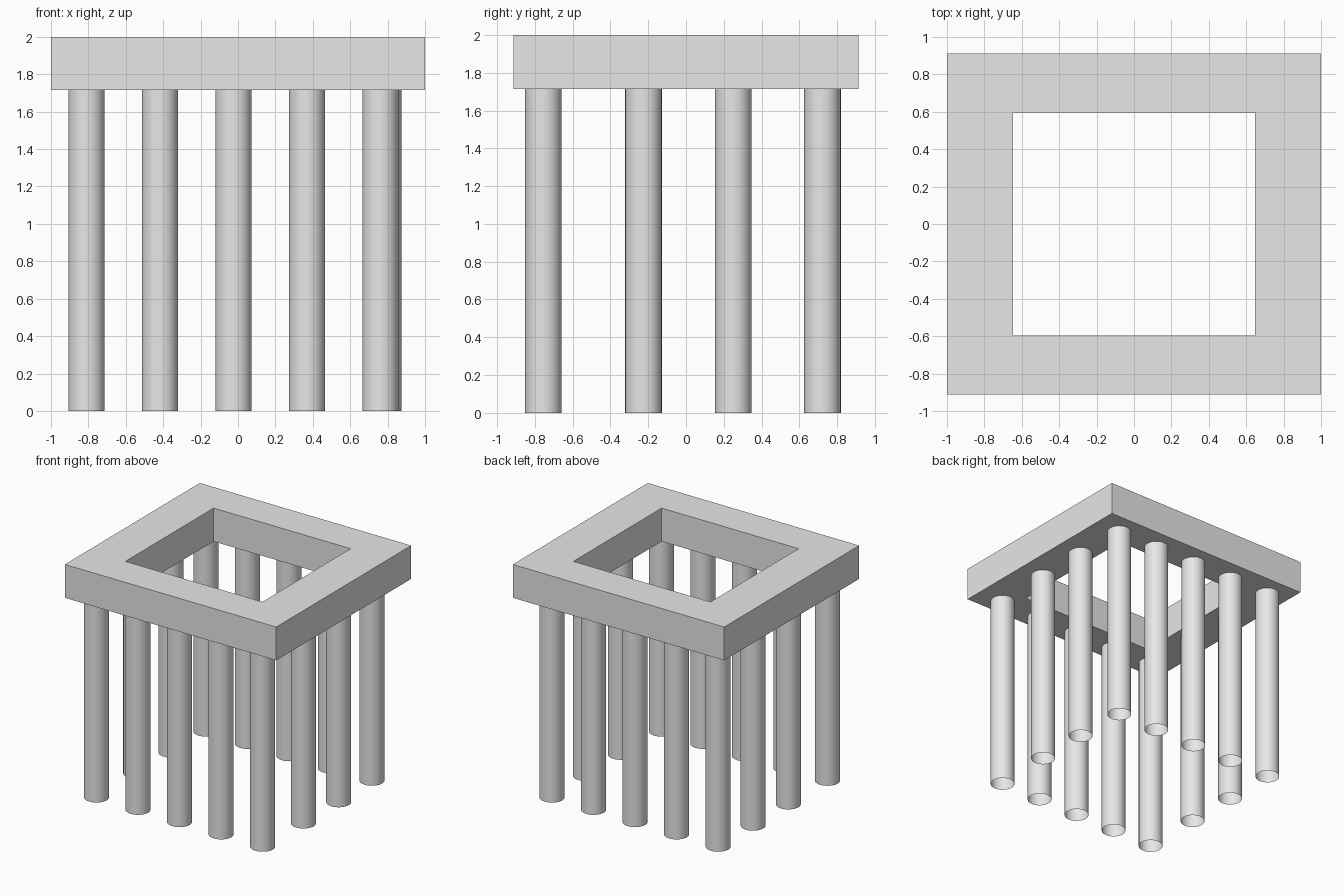
import bpy
import bmesh

cube = bpy.data.objects.get("Cube")
if cube:
    bpy.data.objects.remove(cube, do_unlink=True)

GREY = (0.8, 0.8, 0.8, 1.0)
stone = bpy.data.materials.new("stone_grey")
stone.use_nodes = True
stone.diffuse_color = GREY
stone.node_tree.nodes["Principled BSDF"].inputs["Base Color"].default_value = GREY

BEAM_BOTTOM, BEAM_TOP = 1.715, 2.0
RADIUS = 0.097


def add_object(name, bm):
    mesh = bpy.data.meshes.new(name)
    bm.to_mesh(mesh)
    bm.free()
    mesh.materials.append(stone)
    obj = bpy.data.objects.new(name, mesh)
    bpy.context.collection.objects.link(obj)
    return obj


def rectangle(bm, half_x, half_y, z):
    corners = [(-1, -1), (1, -1), (1, 1), (-1, 1)]
    return [bm.verts.new((sx * half_x, sy * half_y, z)) for sx, sy in corners]


# Rectangular roof frame with an open centre
bm = bmesh.new()
loops = [rectangle(bm, 1, 0.912, BEAM_BOTTOM), rectangle(bm, 1, 0.912, BEAM_TOP),
         rectangle(bm, 0.648, 0.596, BEAM_TOP), rectangle(bm, 0.648, 0.596, BEAM_BOTTOM)]
for k in range(4):
    a, b = loops[k], loops[(k + 1) % 4]
    for i in range(4):
        j = (i + 1) % 4
        bm.faces.new((a[i], a[j], b[j], b[i]))
bmesh.ops.recalc_face_normals(bm, faces=bm.faces)
add_object("roof_frame", bm)


# Round columns, open at both ends
def column(name, x, y):
    bm = bmesh.new()
    bmesh.ops.create_cone(bm, cap_ends=False, segments=32, radius1=RADIUS,
                          radius2=RADIUS, depth=BEAM_BOTTOM)
    bmesh.ops.translate(bm, verts=bm.verts, vec=(x, y, BEAM_BOTTOM / 2))
    for face in bm.faces:
        face.smooth = True
    add_object(name, bm)


# Front and back rows of five
for i in range(5):
    x = -0.81 + i * 0.393
    column(f"front_column_{i + 1}", x, -0.755)
    column(f"back_column_{i + 1}", x, 0.722)

# Two columns between the rows on each side
for i, y in enumerate((-0.225, 0.25)):
    column(f"right_column_{i + 1}", -0.81, y)
    column(f"left_column_{i + 1}", 0.777, y)
